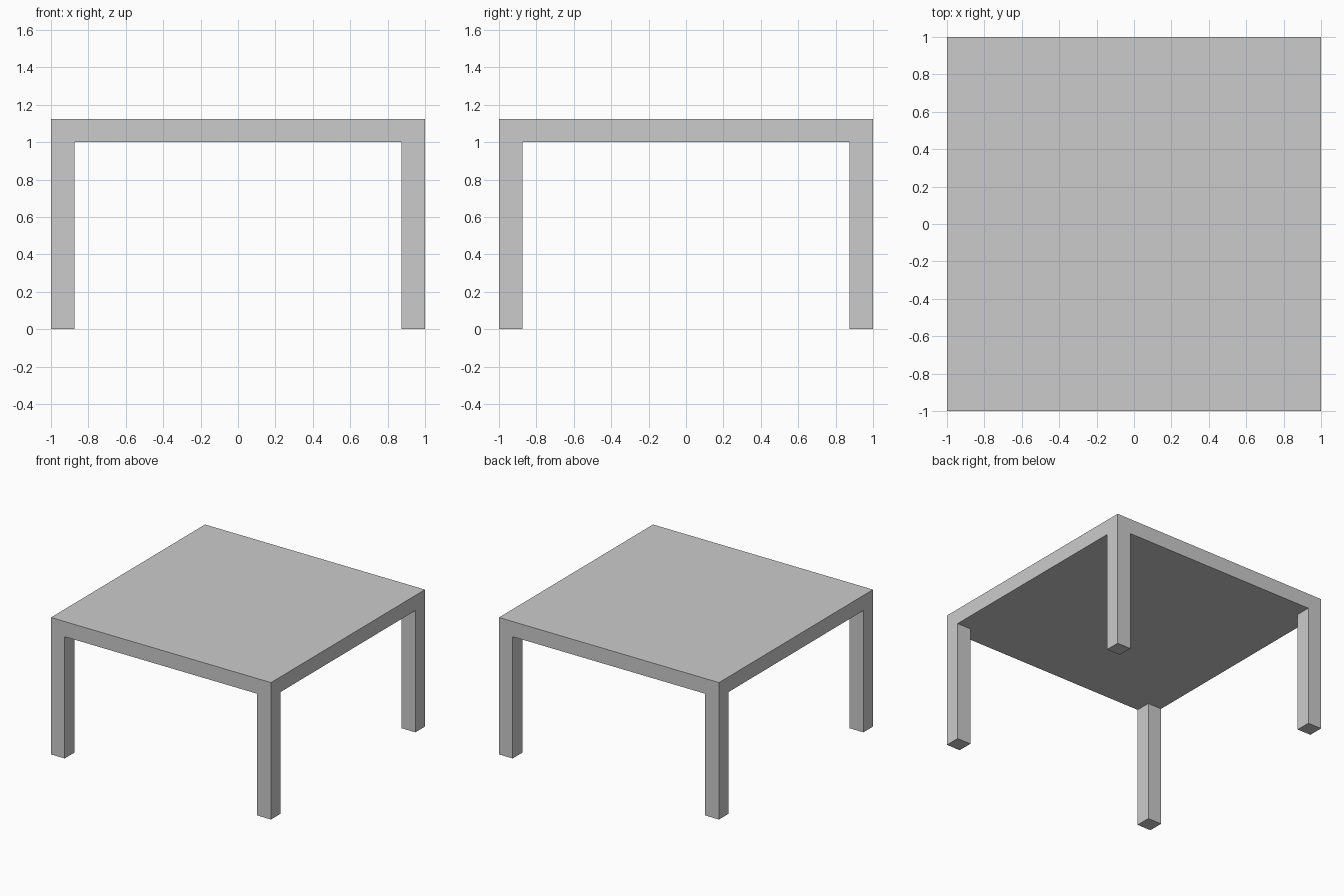
import bpy
import bmesh
from mathutils import Matrix, Vector

if "Cube" in bpy.data.objects:
    bpy.data.objects.remove(bpy.data.objects["Cube"])

HALF = 1.0        # half the table width
T = 0.125         # leg width and top thickness
LEG_H = 1.0       # leg height
INNER = HALF - T

bm = bmesh.new()

# Tabletop slab
slab = Matrix.Translation((0, 0, LEG_H + T / 2)) @ Matrix.Diagonal((2 * HALF, 2 * HALF, T, 1))
bmesh.ops.create_cube(bm, size=1, matrix=slab)

# Loop cuts marking the leg positions
for axis in (Vector((1, 0, 0)), Vector((0, 1, 0))):
    for s in (-1, 1):
        bmesh.ops.bisect_plane(bm, geom=bm.verts[:] + bm.edges[:] + bm.faces[:],
                               plane_co=axis * s * INNER, plane_no=axis)

# Legs extruded down from the four underside corners
bm.normal_update()
corners = []
for f in bm.faces:
    c = f.calc_center_median()
    if f.normal.z < -0.9 and abs(c.x) > INNER and abs(c.y) > INNER:
        corners.append(f)
result = bmesh.ops.extrude_face_region(bm, geom=corners)
feet = [g for g in result["geom"] if isinstance(g, bmesh.types.BMVert)]
bmesh.ops.translate(bm, verts=feet, vec=(0, 0, -LEG_H))
left_over = [f for f in corners if f.is_valid]
if left_over:
    bmesh.ops.delete(bm, geom=left_over, context='FACES_ONLY')
bmesh.ops.recalc_face_normals(bm, faces=bm.faces[:])

# Table object
mesh = bpy.data.meshes.new("table")
bm.to_mesh(mesh)
bm.free()
bpy.context.collection.objects.link(bpy.data.objects.new("table", mesh))
